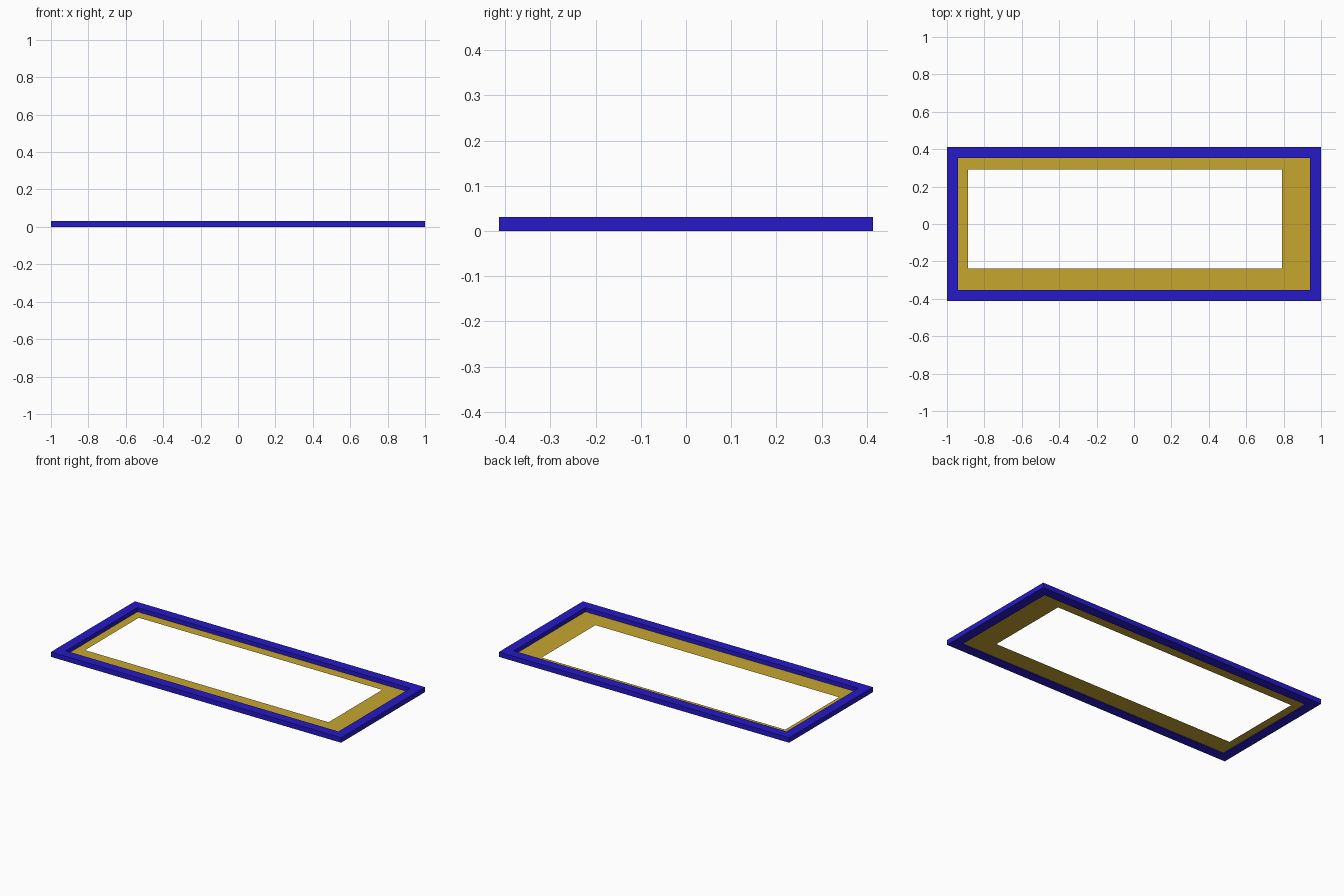
import bpy, bmesh

if "Cube" in bpy.data.objects:
    bpy.data.objects.remove(bpy.data.objects["Cube"])

def material(name, rgb):
    m = bpy.data.materials.new(name)
    m.diffuse_color = (*rgb, 1)
    m.use_nodes = True
    m.node_tree.nodes["Principled BSDF"].inputs["Base Color"].default_value = m.diffuse_color
    return m

def ring(name, outer, inner, z, height, mat):
    """Rectangular ring; bounds are (x0, x1, y0, y1)."""
    bm = bmesh.new()
    def loop(b):
        x0, x1, y0, y1 = b
        return [bm.verts.new((x, y, z)) for x, y in
                ((x0, y0), (x1, y0), (x1, y1), (x0, y1))]
    o, i = loop(outer), loop(inner)
    faces = [bm.faces.new((o[k], o[(k + 1) % 4], i[(k + 1) % 4], i[k]))
             for k in range(4)]
    if height:
        ext = bmesh.ops.extrude_face_region(bm, geom=faces, use_keep_orig=True)
        top = [v for v in ext["geom"] if isinstance(v, bmesh.types.BMVert)]
        bmesh.ops.translate(bm, verts=top, vec=(0, 0, height))
        bmesh.ops.recalc_face_normals(bm, faces=bm.faces)
    me = bpy.data.meshes.new(name)
    bm.to_mesh(me)
    bm.free()
    me.materials.append(mat)
    ob = bpy.data.objects.new(name, me)
    bpy.context.collection.objects.link(ob)
    return ob

blue = material("blue", (0.02, 0.01, 0.58))
gold = material("gold", (0.57, 0.38, 0.03))

opening = (-0.94, 0.94, -0.353, 0.353)
# Raised outer border
ring("outer_frame", (-1, 1, -0.413, 0.413), opening, 0, 0.031, blue)
# Thin recessed sheet with an off-centre window
ring("inner_mat", opening, (-0.888, 0.791, -0.238, 0.291), 0.005, 0, gold)
